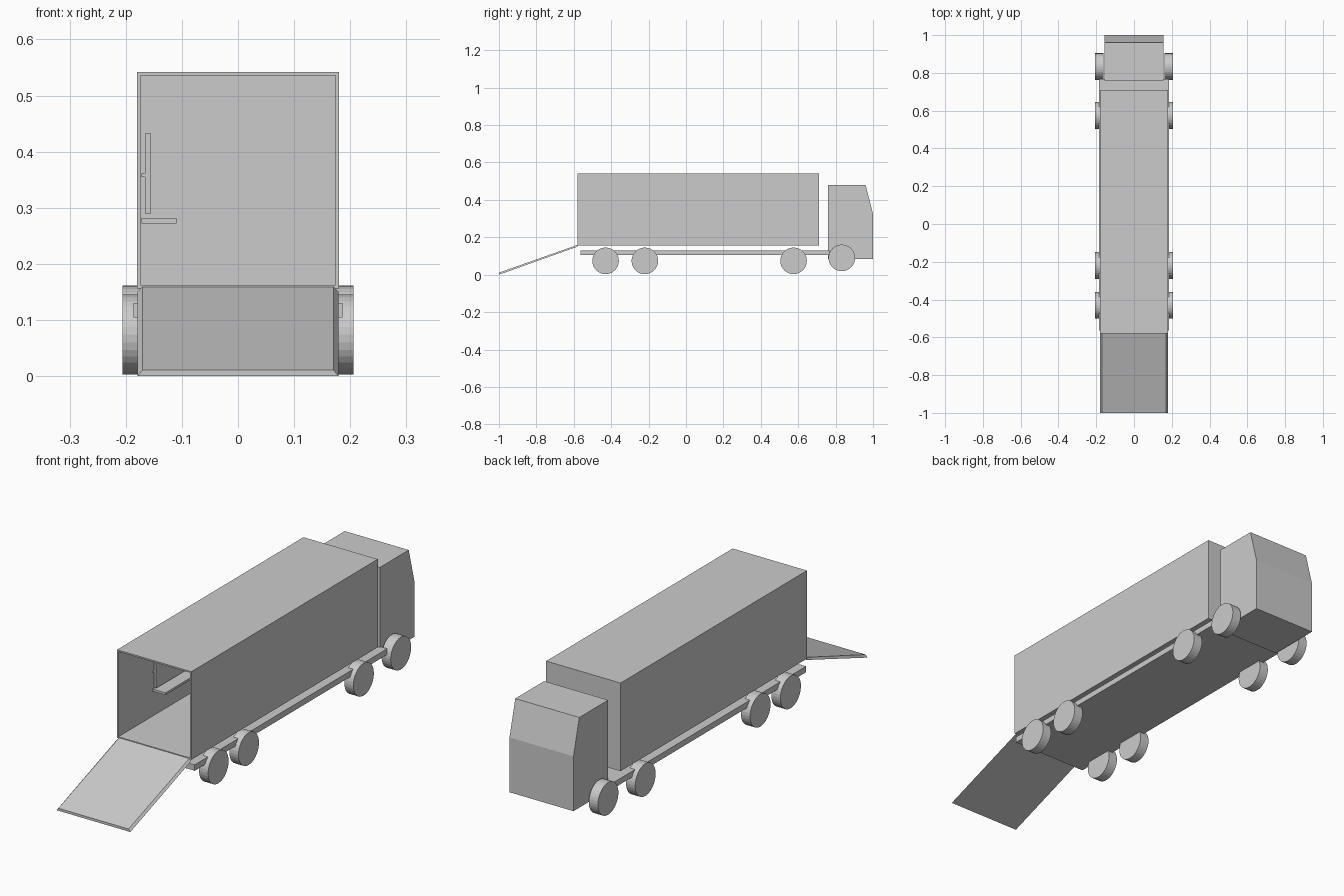
import bpy, bmesh, math
from mathutils import Matrix

cube = bpy.data.objects.get("Cube")
if cube:
    bpy.data.objects.remove(cube, do_unlink=True)

grey = bpy.data.materials.new("plain grey")
grey.use_nodes = True
grey.diffuse_color = (0.6, 0.6, 0.6, 1)
grey.node_tree.nodes["Principled BSDF"].inputs["Base Color"].default_value = (0.6, 0.6, 0.6, 1)


def add_object(name, bm):
    bmesh.ops.recalc_face_normals(bm, faces=bm.faces)
    mesh = bpy.data.meshes.new(name)
    bm.to_mesh(mesh)
    bm.free()
    mesh.materials.append(grey)
    obj = bpy.data.objects.new(name, mesh)
    bpy.context.collection.objects.link(obj)
    return obj


def box(name, x, y, z):
    """Box from its (min, max) range on each axis."""
    bm = bmesh.new()
    bmesh.ops.create_cube(bm, size=1)
    for v in bm.verts:
        v.co = [r[0] if c < 0 else r[1] for c, r in zip(v.co, (x, y, z))]
    return add_object(name, bm)


def side_profile(name, points):
    """Prism across x from (y, z, half width) points."""
    bm = bmesh.new()
    left = [bm.verts.new((w, y, z)) for y, z, w in points]
    right = [bm.verts.new((-w, y, z)) for y, z, w in points]
    bm.faces.new(left)
    bm.faces.new(right[::-1])
    for i in range(len(points)):
        j = (i + 1) % len(points)
        bm.faces.new((left[i], right[i], right[j], left[j]))
    return add_object(name, bm)


def wheel(name, x, y, z):
    bm = bmesh.new()
    bmesh.ops.create_cone(bm, cap_ends=True, segments=32, radius1=0.071, radius2=0.071,
                          depth=0.044, matrix=Matrix.Translation((x, y, z))
                          @ Matrix.Rotation(math.pi / 2, 4, 'Y'))
    return add_object(name, bm)


# Cargo body: hollow box, open at the loading end
bm = bmesh.new()
bmesh.ops.create_cube(bm, size=1)
for v in bm.verts:
    v.co = (v.co.x * 0.36, 0.065 + v.co.y * 1.29, 0.349 + v.co.z * 0.386)
opening = min(bm.faces, key=lambda f: f.calc_center_median().y)
bmesh.ops.inset_region(bm, faces=[opening], thickness=0.009)
hole = bmesh.ops.extrude_discrete_faces(bm, faces=[opening])["faces"][0]
bmesh.ops.translate(bm, verts=hole.verts, vec=(0, 1.28, 0))
add_object("cargo_body", bm)

# Loading ramp with bevelled sides
side_profile("loading_ramp", [(-1.0, 0.0, 0.179), (-0.58, 0.15, 0.179),
                              (-0.58, 0.159, 0.17), (-1.0, 0.011, 0.17)])

# Inside bench, backrest and its bracket
box("bench_seat", (-0.172, -0.11), (-0.345, 0.475), (0.272, 0.282))
box("bench_backrest", (-0.166, -0.155), (-0.345, 0.475), (0.29, 0.432))
box("backrest_bracket", (-0.172, -0.165), (-0.345, 0.475), (0.355, 0.361))

# Chassis and cab
box("chassis", (-0.186, 0.186), (-0.565, 0.767), (0.104, 0.13))
side_profile("cab", [(0.76, 0.085, 0.155), (1.0, 0.085, 0.155), (1.0, 0.325, 0.155),
                     (0.96, 0.48, 0.155), (0.76, 0.48, 0.155)])

# Wheels
axles = {"rear": (-0.43, 0.074), "middle": (-0.22, 0.074),
         "forward": (0.575, 0.074), "cab": (0.833, 0.09)}
for axle, (y, z) in axles.items():
    for side, sign in (("left", 1), ("right", -1)):
        wheel(f"{axle}_wheel_{side}", sign * 0.184, y, z)
